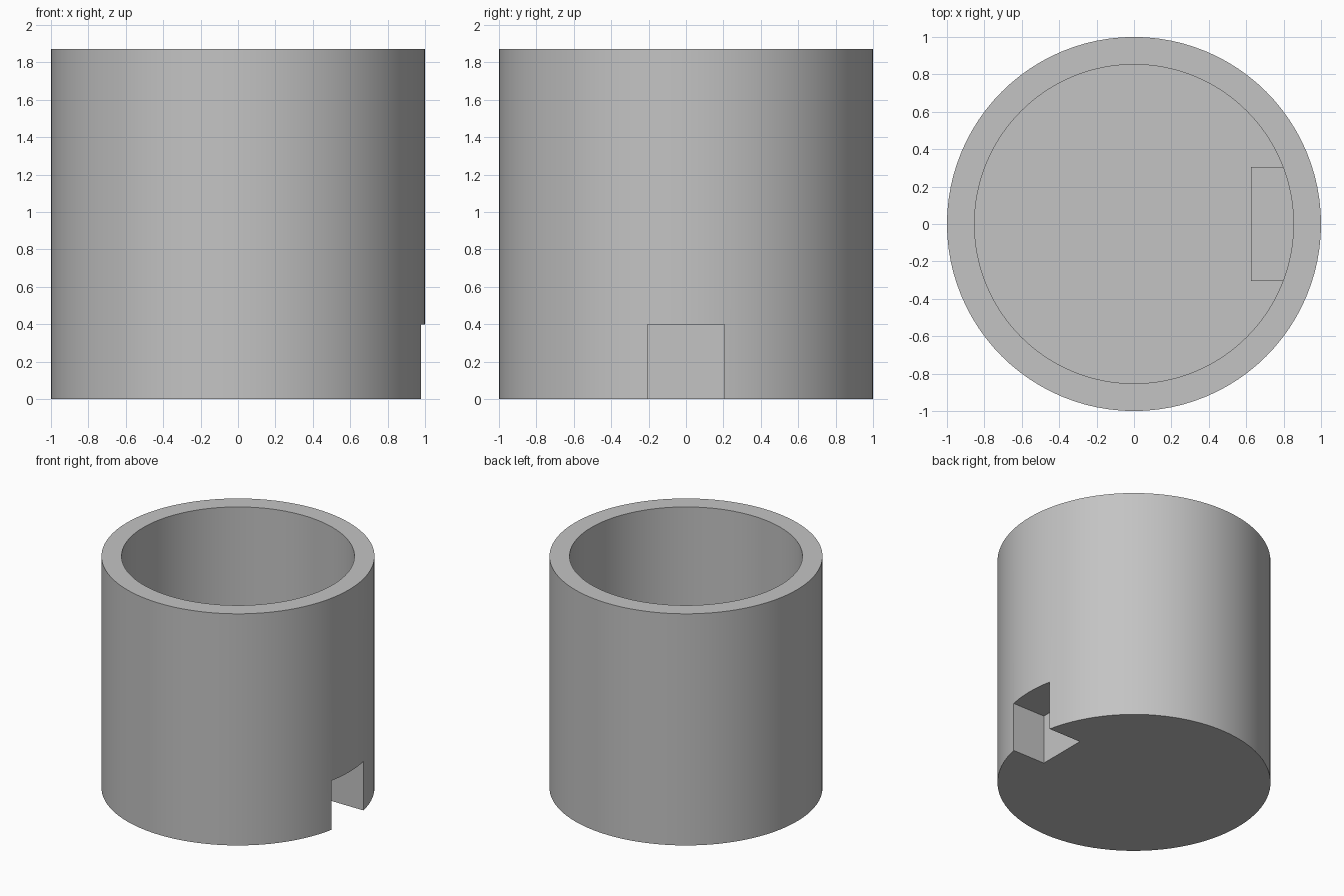
import bpy

cube = bpy.data.objects.get("Cube")
if cube:
    bpy.data.objects.remove(cube, do_unlink=True)

HEIGHT, OUTER, INNER, FLOOR = 1.872, 1.0, 0.853, 0.15
SIDES = 96

grey = bpy.data.materials.new("plain_grey")
grey.use_nodes = True
colour = (0.55, 0.55, 0.55, 1)
grey.diffuse_color = colour
grey.node_tree.nodes["Principled BSDF"].inputs["Base Color"].default_value = colour


def cylinder(name, radius, z0, z1):
    bpy.ops.mesh.primitive_cylinder_add(
        vertices=SIDES, radius=radius, depth=z1 - z0, location=(0, 0, (z0 + z1) / 2))
    obj = bpy.context.object
    obj.name = name
    obj.data.materials.append(grey)
    return obj


def box(name, x, y, z):
    spans = (x, y, z)
    bpy.ops.mesh.primitive_cube_add(size=1, location=[(a + b) / 2 for a, b in spans])
    obj = bpy.context.object
    obj.name = name
    obj.scale = [b - a for a, b in spans]
    bpy.ops.object.transform_apply(location=False, rotation=False, scale=True)
    obj.data.materials.append(grey)
    return obj


def cut(target, cutter):
    mod = target.modifiers.new("cut", 'BOOLEAN')
    mod.operation = 'DIFFERENCE'
    mod.solver = 'EXACT'
    mod.object = cutter
    bpy.context.view_layer.objects.active = target
    bpy.ops.object.modifier_apply(modifier=mod.name)
    bpy.data.objects.remove(cutter, do_unlink=True)


# Hollow interior, leaving a raised housing around the notch
cavity = cylinder("cavity_cutter", INNER, FLOOR, HEIGHT + 0.2)
cut(cavity, box("housing_cutter", (0.626, 1.2), (-0.305, 0.305), (0, 0.48)))

# Round cup with a floor
cup = cylinder("cup_body", OUTER, 0, HEIGHT)
cut(cup, cavity)

# Square notch through the lower right side
cut(cup, box("notch_cutter", (0.69, 1.2), (-0.205, 0.205), (-0.2, 0.397)))

# Rounded walls shade smoothly, rims and notch stay sharp
bpy.ops.object.select_all(action='DESELECT')
cup.select_set(True)
bpy.context.view_layer.objects.active = cup
bpy.ops.object.shade_smooth_by_angle(angle=0.52)
